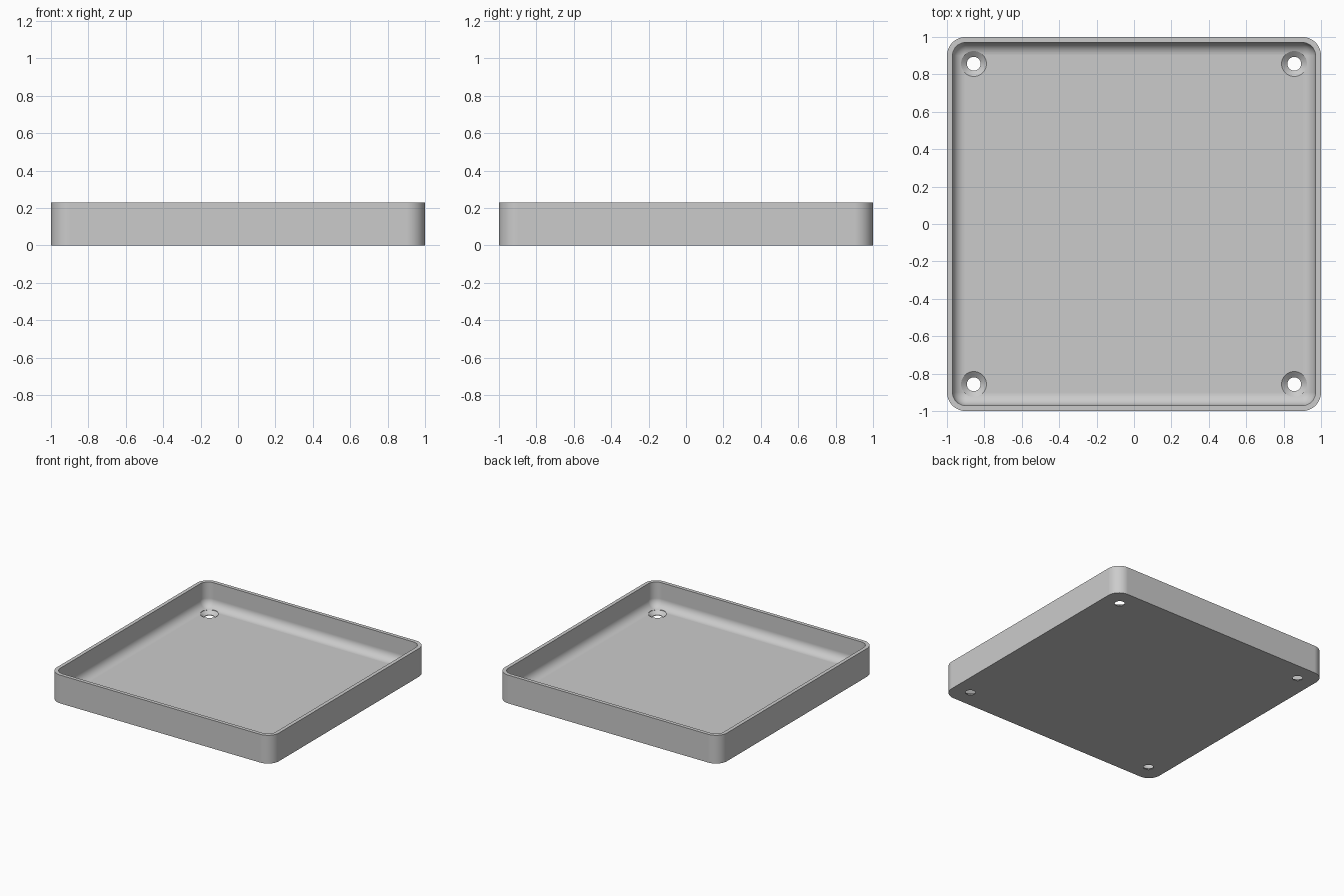
import bpy
import bmesh
from math import sin, cos, pi, radians

HEIGHT = 0.23
FLOOR = 0.03
WALL = 0.03
OUTER_RADIUS = 0.1
INNER_RADIUS = 0.07
FILLET = 0.068
HOLE_POS = 0.857

if "Cube" in bpy.data.objects:
    bpy.data.objects.remove(bpy.data.objects["Cube"])

grey = bpy.data.materials.new("plain grey")
grey.use_nodes = True
colour = (0.6, 0.6, 0.6, 1)
grey.diffuse_color = colour
grey.node_tree.nodes["Principled BSDF"].inputs["Base Color"].default_value = colour


def rounded_square(bm, half, radius, z, steps=12):
    """Ring of vertices around a square with round corners."""
    ring = []
    for corner in range(4):
        start = corner * pi / 2
        sx = 1 if corner in (0, 3) else -1
        sy = 1 if corner in (0, 1) else -1
        for i in range(steps + 1):
            a = start + i / steps * pi / 2
            ring.append(bm.verts.new((sx * (half - radius) + radius * cos(a),
                                      sy * (half - radius) + radius * sin(a), z)))
    return ring


def loft(bm, rings):
    for low, high in zip(rings, rings[1:]):
        n = len(low)
        for i in range(n):
            j = (i + 1) % n
            bm.faces.new((low[i], low[j], high[j], high[i]))
    bm.faces.new(rings[0][::-1])
    bm.faces.new(rings[-1])


def finish(bm, name):
    bmesh.ops.recalc_face_normals(bm, faces=bm.faces)
    mesh = bpy.data.meshes.new(name)
    bm.to_mesh(mesh)
    bm.free()
    mesh.materials.append(grey)
    obj = bpy.data.objects.new(name, mesh)
    bpy.context.collection.objects.link(obj)
    return obj


# Tray: outer wall, rim, inner wall and a rounded transition to the floor
bm = bmesh.new()
inner = 1 - WALL
rings = [rounded_square(bm, 1, OUTER_RADIUS, 0),
         rounded_square(bm, 1, OUTER_RADIUS, HEIGHT),
         rounded_square(bm, inner, INNER_RADIUS, HEIGHT)]
for i in range(13):
    a = i / 12 * pi / 2
    inset = FILLET * (1 - cos(a))
    rings.append(rounded_square(bm, inner - inset, INNER_RADIUS - inset,
                                FLOOR + FILLET * (1 - sin(a))))
loft(bm, rings)
tray = finish(bm, "tray")

# Countersunk screw holes near the four corners
bm = bmesh.new()
profile = [(0.037, -0.05), (0.037, 0.005), (0.068, FLOOR), (0.068, 0.15)]
for sx in (-1, 1):
    for sy in (-1, 1):
        circles = []
        for r, z in profile:
            circles.append([bm.verts.new((sx * HOLE_POS + r * cos(radians(t)),
                                          sy * HOLE_POS + r * sin(radians(t)), z))
                            for t in range(0, 360, 9)])
        loft(bm, circles)
cutter = finish(bm, "hole_cutter")
cutter.hide_render = True

cut = tray.modifiers.new("screw holes", "BOOLEAN")
cut.object = cutter
cut.solver = "EXACT"

# Bake the cut, then drop the cutter
bpy.context.view_layer.update()
graph = bpy.context.evaluated_depsgraph_get()
baked = bpy.data.meshes.new_from_object(tray.evaluated_get(graph))
tray.modifiers.clear()
tray.data = baked
bpy.data.objects.remove(cutter)

# Smooth shading with crisp edges and flat floor
bpy.ops.object.select_all(action="DESELECT")
tray.select_set(True)
bpy.context.view_layer.objects.active = tray
bpy.ops.object.shade_smooth_by_angle(angle=radians(25))
weighted = tray.modifiers.new("even shading", "WEIGHTED_NORMAL")
weighted.keep_sharp = True
